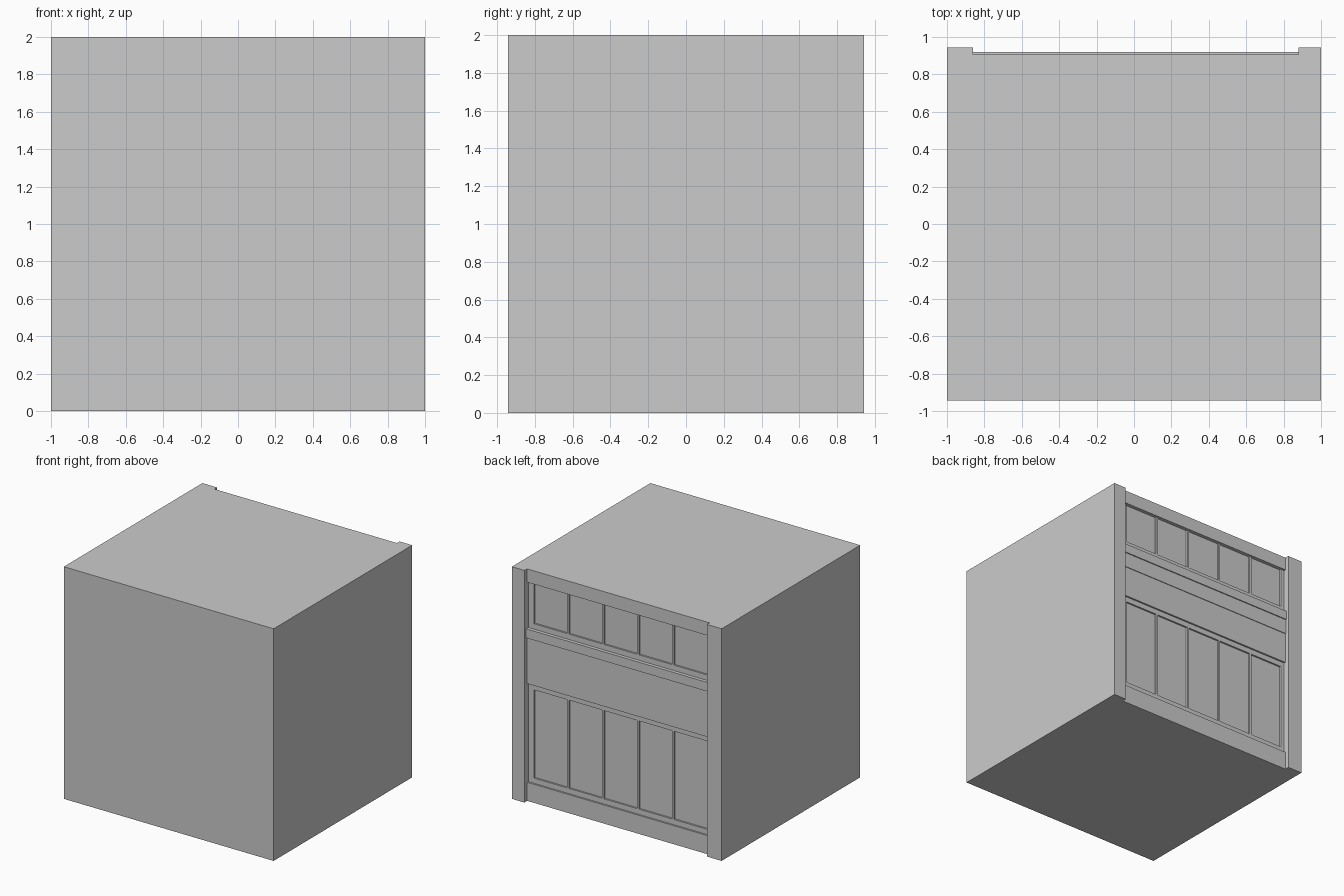
import bpy

if "Cube" in bpy.data.objects:
    bpy.data.objects.remove(bpy.data.objects["Cube"])

# One flat grey for the whole model
grey = bpy.data.materials.new("plain grey")
grey.diffuse_color = (0.6, 0.6, 0.6, 1)
grey.use_nodes = True
grey.node_tree.nodes["Principled BSDF"].inputs["Base Color"].default_value = grey.diffuse_color

BACK = 0.875      # deepest face of the panelled back wall
LEFT, RIGHT = -0.86, 0.88


def box(name, x0, x1, y0, y1, z0, z1):
    bpy.ops.mesh.primitive_cube_add(
        size=1, location=((x0 + x1) / 2, (y0 + y1) / 2, (z0 + z1) / 2))
    ob = bpy.context.object
    ob.name = name
    ob.scale = (x1 - x0, y1 - y0, z1 - z0)
    bpy.ops.object.transform_apply(location=False, rotation=False, scale=True)
    ob.data.materials.append(grey)
    return ob


# Solid block
box("main_block", -1, 1, -0.943, BACK, 0, 2)

# Corner pilasters of the back wall
box("pilaster_left", -1, LEFT, BACK, 0.943, 0, 2)
box("pilaster_right", RIGHT, 1, BACK, 0.943, 0, 2)

# Horizontal rails: name, front depth, bottom, top
rails = [
    ("kick_rail", 0.905, 0.0, 0.16),
    ("kick_ledge", 0.89, 0.16, 0.205),
    ("lower_panel_head", 0.89, 0.965, 1.01),
    ("middle_rail", 0.905, 1.01, 1.28),
    ("middle_band", 0.911, 1.28, 1.41),
    ("sill", 0.92, 1.41, 1.488),
    ("sill_ledge", 0.89, 1.488, 1.535),
    ("top_rail", 0.907, 1.885, 2.0),
]
for name, depth, z0, z1 in rails:
    box(name, LEFT, RIGHT, BACK, depth, z0, z1)

# Thin stiles that divide both panel rows into five
for row, z0, z1 in (("lower", 0.205, 0.965), ("upper", 1.535, 1.885)):
    for i in range(6):
        x = -0.833 + i / 3
        x0 = LEFT if i == 0 else x - 0.009
        x1 = RIGHT if i == 5 else x + 0.009
        box(f"{row}_stile_{i + 1}", x0, x1, BACK, 0.89, z0, z1)
